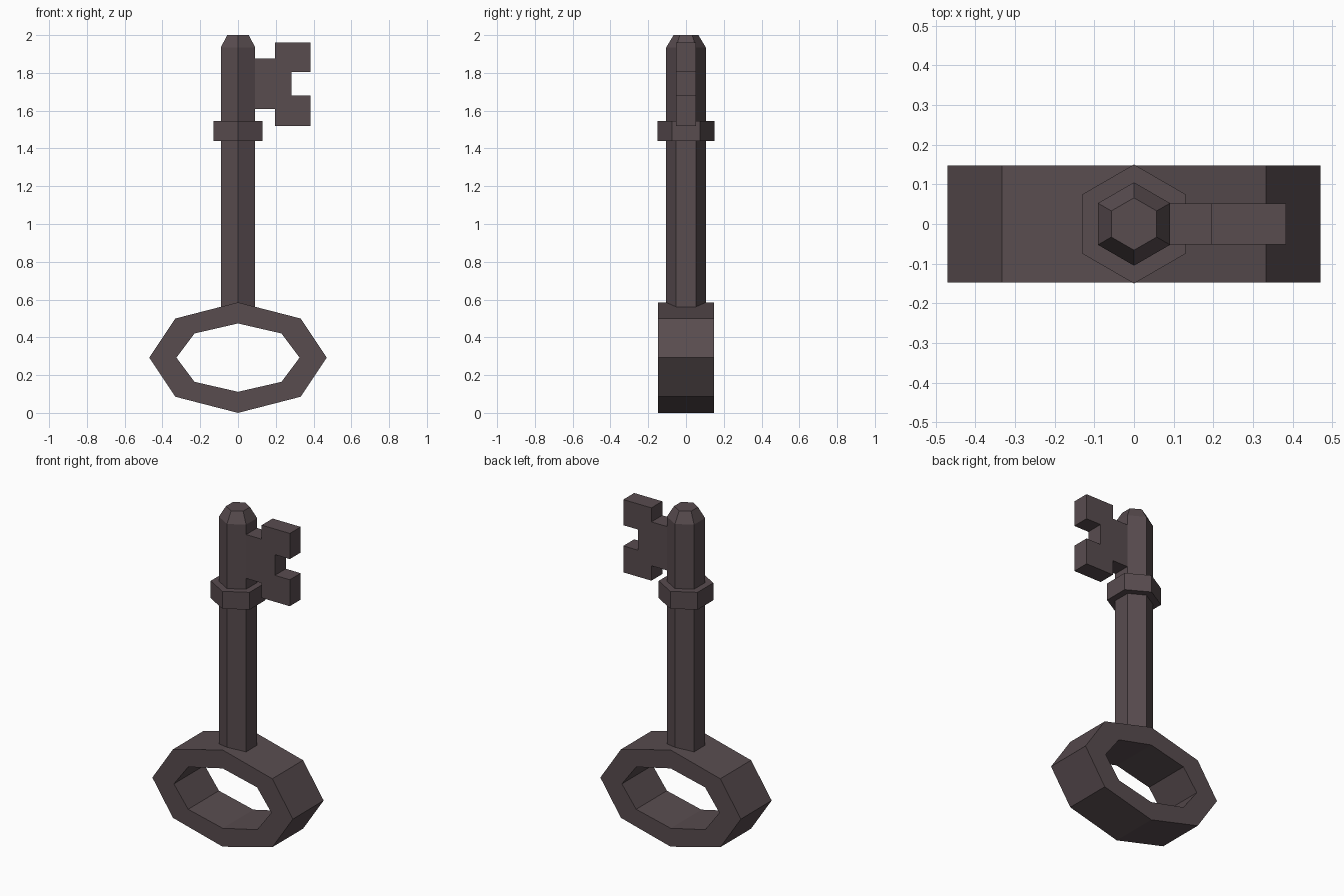
import bpy, bmesh, math

if "Cube" in bpy.data.objects:
    bpy.data.objects.remove(bpy.data.objects["Cube"])

mat = bpy.data.materials.new("dark iron")
mat.diffuse_color = (0.098, 0.072, 0.078, 1)
mat.use_nodes = True
mat.node_tree.nodes["Principled BSDF"].inputs["Base Color"].default_value = mat.diffuse_color


def finish(name, bm):
    bmesh.ops.recalc_face_normals(bm, faces=bm.faces)
    me = bpy.data.meshes.new(name)
    bm.to_mesh(me)
    bm.free()
    me.materials.append(mat)
    ob = bpy.data.objects.new(name, me)
    bpy.context.collection.objects.link(ob)
    return ob


def hex_stack(name, rings):
    """Hexagonal column through (radius, z) rings, corners on the y axis."""
    bm = bmesh.new()
    loops = []
    for r, z in rings:
        loops.append([bm.verts.new((r * math.cos(math.radians(30 + 60 * i)),
                                    r * math.sin(math.radians(30 + 60 * i)), z))
                      for i in range(6)])
    for a, b in zip(loops, loops[1:]):
        for i in range(6):
            j = (i + 1) % 6
            bm.faces.new((a[i], a[j], b[j], b[i]))
    bm.faces.new(loops[0][::-1])
    bm.faces.new(loops[-1])
    return finish(name, bm)


# Shaft with tapered tip, and collar
hex_stack("shaft", [(0.105, 0.54), (0.105, 1.935), (0.066, 2.0)])
hex_stack("collar", [(0.15, 1.44), (0.15, 1.545)])

# Oval eight-sided handle ring
bm = bmesh.new()
CZ, HALF = 0.2925, 0.147
sections = []
for i in range(8):
    c, s = math.cos(i * math.pi / 4), math.sin(i * math.pi / 4)
    sections.append([bm.verts.new((rx * c, y, CZ + rz * s))
                     for rx, rz, y in ((0.47, 0.2925, -HALF), (0.47, 0.2925, HALF),
                                       (0.326, 0.181, HALF), (0.326, 0.181, -HALF))])
for i in range(8):
    a, b = sections[i], sections[(i + 1) % 8]
    for k in range(4):
        m = (k + 1) % 4
        bm.faces.new((a[k], a[m], b[m], b[k]))
finish("handle_ring", bm)

# Notched key bit, extruded from its side profile (x, z)
profile = [(0.085, 1.61), (0.195, 1.61), (0.195, 1.52), (0.383, 1.52),
           (0.383, 1.68), (0.283, 1.68), (0.283, 1.805), (0.383, 1.805),
           (0.383, 1.96), (0.195, 1.96), (0.195, 1.875), (0.085, 1.875)]
bm = bmesh.new()
face = bm.faces.new([bm.verts.new((x, -0.052, z)) for x, z in profile])
ext = bmesh.ops.extrude_face_region(bm, geom=[face], use_keep_orig=True)
for v in ext["geom"]:
    if isinstance(v, bmesh.types.BMVert):
        v.co.y = 0.052
finish("key_bit", bm)
